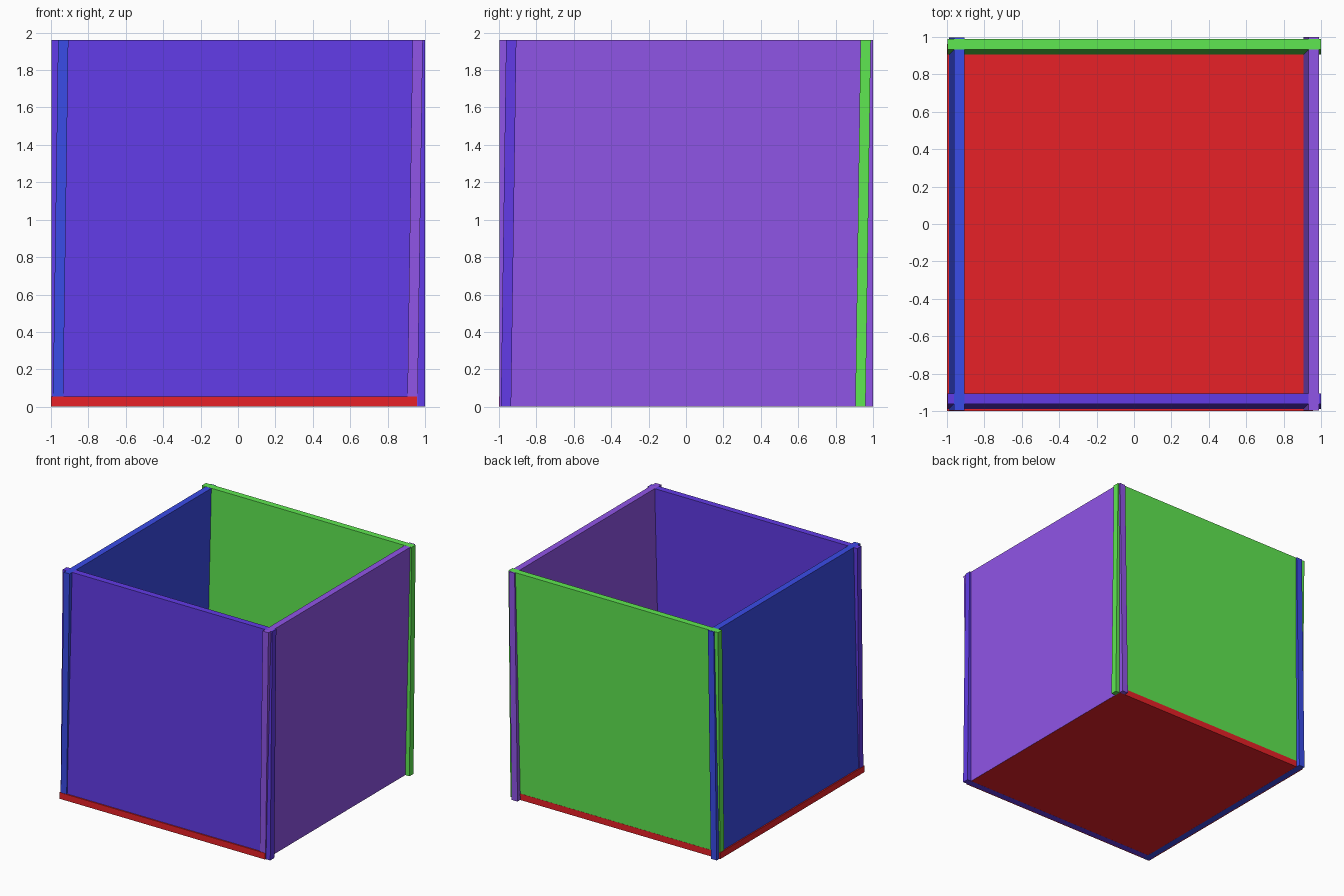
import bpy
import bmesh

if "Cube" in bpy.data.objects:
    bpy.data.objects.remove(bpy.data.objects["Cube"])


def panel(name, lo, hi, color, lean=(0, 0)):
    """Box from lo to hi whose top edge is shifted sideways by lean."""
    bm = bmesh.new()
    bmesh.ops.create_cube(bm, size=1)
    for v in bm.verts:
        top = v.co.z > 0
        for i in range(3):
            v.co[i] = lo[i] if v.co[i] < 0 else hi[i]
        if top:
            v.co.x += lean[0]
            v.co.y += lean[1]
    mesh = bpy.data.meshes.new(name)
    bm.to_mesh(mesh)
    bm.free()
    obj = bpy.data.objects.new(name, mesh)
    bpy.context.collection.objects.link(obj)
    mat = bpy.data.materials.new(name + "_paint")
    mat.diffuse_color = (*color, 1)
    mat.use_nodes = True
    mat.node_tree.nodes["Principled BSDF"].inputs["Base Color"].default_value = mat.diffuse_color
    mesh.materials.append(mat)


H = 1.96          # wall height
T = 0.055         # panel thickness
LEAN = 0.028      # all walls lean slightly toward +x or +y
A, B = -0.997, 1  # wall run, overshooting the corners

# Floor
panel("floor", (-1, -1, 0.0005), (0.958, 0.962, T), (0.8, 0.015, 0.02))

# Side walls, leaning along x
panel("left_wall", (-0.99, A, 0), (-0.99 + T, B - 0.003, H),
      (0.042, 0.072, 0.8), (LEAN, 0))
panel("right_wall", (0.96 - T, A, 0.001), (0.96, B, H),
      (0.279, 0.091, 0.8), (LEAN, 0))

# Front and back walls, leaning along y
panel("front_wall", (A, -0.99, 0), (B, -0.99 + T, H),
      (0.122, 0.044, 0.8), (0, LEAN))
panel("back_wall", (A, 0.96 - T, 0.001), (B, 0.96, H + 0.0005),
      (0.114, 0.8, 0.082), (0, LEAN))
